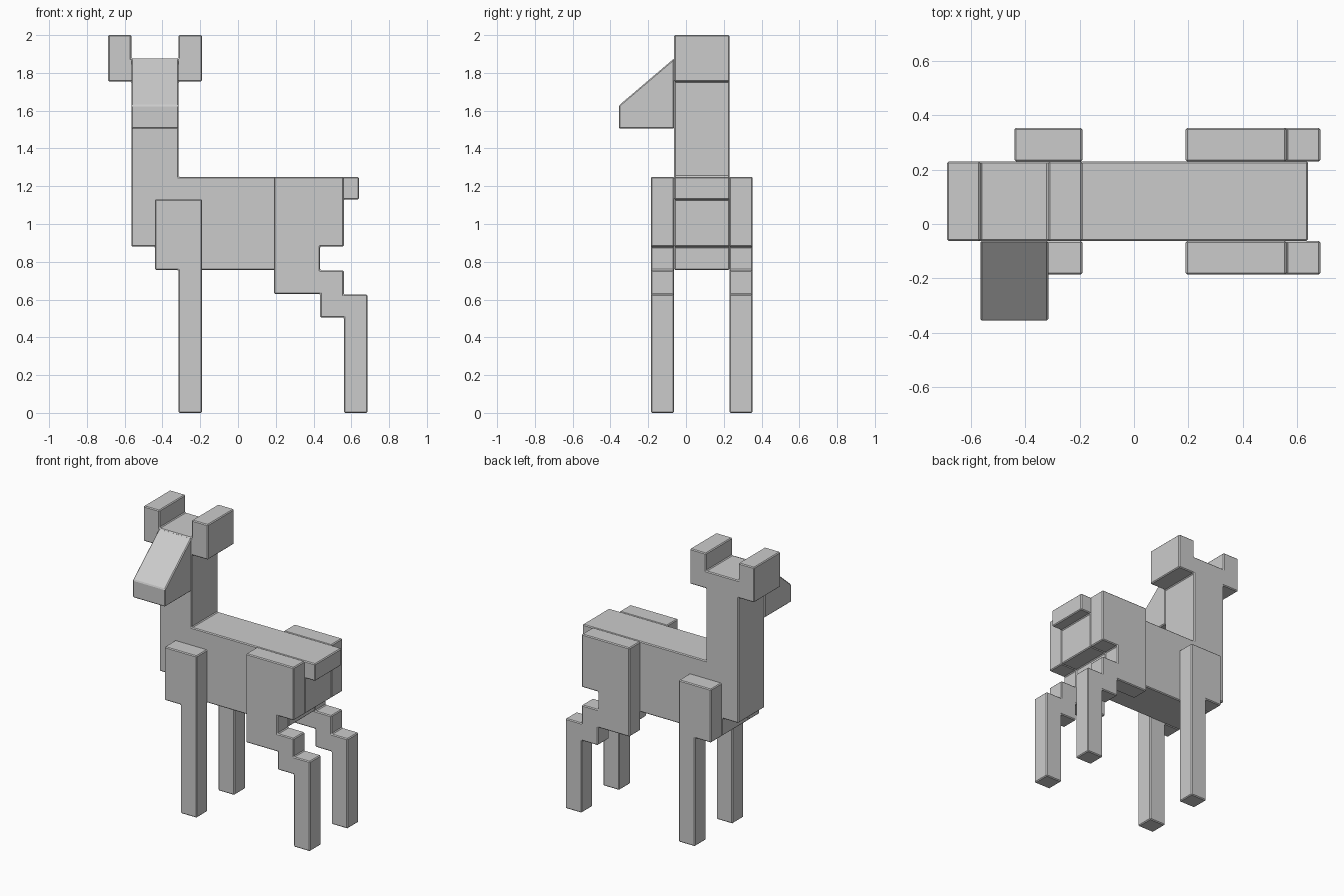
import bpy, bmesh

if "Cube" in bpy.data.objects:
    bpy.data.objects.remove(bpy.data.objects["Cube"])

Y0, Y1 = -0.0625, 0.23      # body thickness range
LEG = 0.123                 # leg thickness


def extrude_profile(name, points, direction, bevel=0.006):
    """Closed profile of 3D points, extruded along a direction, lightly bevelled."""
    bm = bmesh.new()
    face = bm.faces.new([bm.verts.new(p) for p in points])
    res = bmesh.ops.extrude_face_region(bm, geom=[face], use_keep_orig=True)
    moved = [v for v in res["geom"] if isinstance(v, bmesh.types.BMVert)]
    bmesh.ops.translate(bm, verts=moved, vec=direction)
    bmesh.ops.recalc_face_normals(bm, faces=bm.faces)
    mesh = bpy.data.meshes.new(name)
    bm.to_mesh(mesh)
    bm.free()
    obj = bpy.data.objects.new(name, mesh)
    bpy.context.collection.objects.link(obj)
    mod = obj.modifiers.new("soft_edges", "BEVEL")
    mod.width = bevel
    mod.segments = 1
    mod.limit_method = "ANGLE"
    return obj


def side_part(name, profile, y0, y1):
    return extrude_profile(name, [(x, y0, z) for x, z in profile], (0, y1 - y0, 0))


# Body, neck, head, ears and tail in one outline
body = [
    (-0.44, 0.757), (0.435, 0.757), (0.435, 0.88), (0.56, 0.88),
    (0.56, 1.13), (0.64, 1.13), (0.64, 1.25), (-0.315, 1.25),
    (-0.315, 1.755), (-0.19, 1.755), (-0.19, 2.0), (-0.315, 2.0),
    (-0.315, 1.877), (-0.565, 1.877), (-0.565, 2.0), (-0.687, 2.0),
    (-0.687, 1.755), (-0.565, 1.755), (-0.565, 0.88), (-0.44, 0.88),
]
side_part("body_and_neck", body, Y0, Y1)

# Wedge snout
snout = [(Y0, 1.505), (-0.355, 1.505), (-0.355, 1.628), (Y0, 1.877)]
extrude_profile("snout", [(-0.565, y, z) for y, z in snout], (0.25, 0, 0))

# Legs, same outlines on both sides
front_leg = [
    (-0.44, 1.13), (-0.44, 0.757), (-0.315, 0.757), (-0.315, 0.0),
    (-0.19, 0.0), (-0.19, 1.13),
]
hind_leg = [
    (0.19, 1.25), (0.19, 0.63), (0.435, 0.63), (0.435, 0.505),
    (0.56, 0.505), (0.56, 0.0), (0.685, 0.0), (0.685, 0.627),
    (0.56, 0.627), (0.56, 0.755), (0.435, 0.755), (0.435, 0.88),
    (0.56, 0.88), (0.56, 1.25),
]
for side, y in (("near", Y0 - LEG), ("far", Y1)):
    side_part("front_leg_" + side, front_leg, y, y + LEG)
    side_part("hind_leg_" + side, hind_leg, y, y + LEG)
